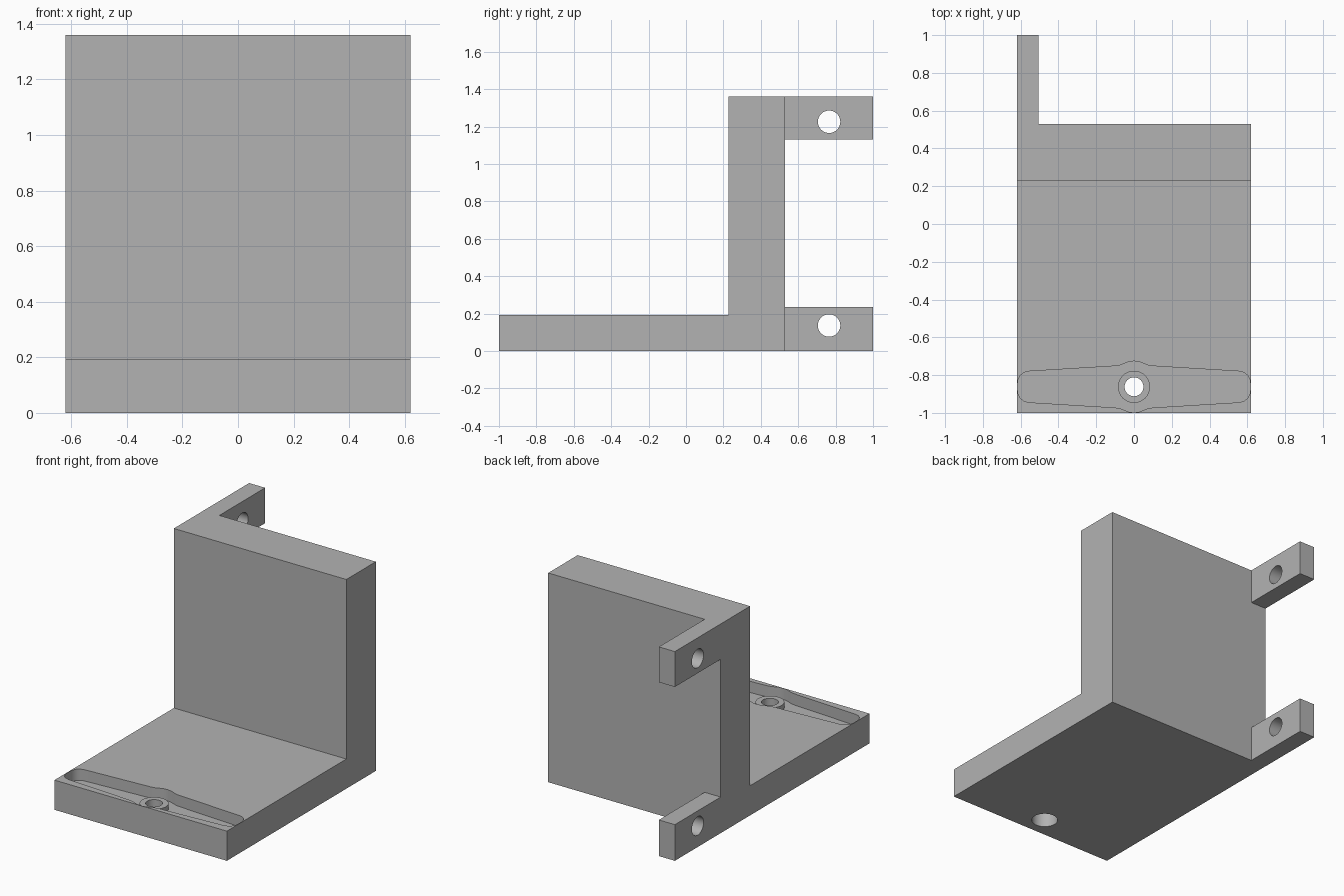
import bpy, bmesh, math
from mathutils import Vector, Matrix

cube = bpy.data.objects.get("Cube")
if cube:
    bpy.data.objects.remove(cube, do_unlink=True)

grey = bpy.data.materials.new("grey_plastic")
grey.use_nodes = True
GREY = (0.45, 0.45, 0.45, 1)
grey.diffuse_color = GREY
grey.node_tree.nodes["Principled BSDF"].inputs["Base Color"].default_value = GREY


def prism(name, points, direction):
    """Extrude a closed outline of 3D points along a direction."""
    bm = bmesh.new()
    face = bm.faces.new([bm.verts.new(p) for p in points])
    top = bmesh.ops.extrude_face_region(bm, geom=[face])["geom"]
    bmesh.ops.translate(bm, vec=Vector(direction),
                        verts=[v for v in top if isinstance(v, bmesh.types.BMVert)])
    bmesh.ops.recalc_face_normals(bm, faces=bm.faces)
    return finish(name, bm)


def cylinder(name, radius, start, end):
    """Cylinder between two points."""
    a, b = Vector(start), Vector(end)
    turn = (b - a).to_track_quat('Z', 'Y').to_matrix().to_4x4()
    bm = bmesh.new()
    bmesh.ops.create_cone(bm, cap_ends=True, segments=48, radius1=radius, radius2=radius,
                          depth=(b - a).length,
                          matrix=Matrix.Translation((a + b) / 2) @ turn)
    return finish(name, bm)


def finish(name, bm):
    mesh = bpy.data.meshes.new(name)
    bm.to_mesh(mesh)
    bm.free()
    mesh.materials.append(grey)
    obj = bpy.data.objects.new(name, mesh)
    bpy.context.collection.objects.link(obj)
    return obj


def combine(target, tool, operation='DIFFERENCE'):
    """Apply a boolean and remove its tool."""
    mod = target.modifiers.new(operation, 'BOOLEAN')
    mod.operation, mod.object, mod.solver = operation, tool, 'EXACT'
    bpy.context.view_layer.objects.active = target
    bpy.ops.object.modifier_apply(modifier=mod.name)
    bpy.data.objects.remove(tool, do_unlink=True)


def smooth(obj):
    bpy.ops.object.select_all(action='DESELECT')
    obj.select_set(True)
    bpy.context.view_layer.objects.active = obj
    bpy.ops.object.shade_smooth_by_angle(angle=math.radians(30))


HALF, FRONT, BACK, HEIGHT = 0.62, -1.0, 0.53, 1.36
BASE_TOP, WALL_FRONT = 0.193, 0.227
HORN_Y, POCKET_FLOOR, BOSS_TOP = -0.862, 0.12, 0.156

# L-shaped body
side = [(FRONT, 0), (BACK, 0), (BACK, HEIGHT), (WALL_FRONT, HEIGHT),
        (WALL_FRONT, BASE_TOP), (FRONT, BASE_TOP)]
body = prism("bracket_body", [(-HALF, y, z) for y, z in side], (2 * HALF, 0, 0))

# Two-armed pocket: one quarter outline mirrored both ways
quarter = [(0, .136), (.03, .132), (.055, .122), (.075, .114), (.1, .110), (.56, .082),
           (.583, .075), (.602, .06), (.613, .038), (.616, .015)]
half = quarter + [(x, -y) for x, y in reversed(quarter)]
outline = half + [(-x, y) for x, y in reversed(half[1:-1])]
combine(body, prism("pocket_cutter", [(x, HORN_Y + y, POCKET_FLOOR) for x, y in outline],
                    (0, 0, 0.2)))

# Raised boss, screw hole and wider recess underneath
centre = (0, HORN_Y)
combine(body, cylinder("boss", 0.085, (*centre, 0.11), (*centre, BOSS_TOP)), 'UNION')
combine(body, cylinder("screw_cutter", 0.05, (*centre, -0.1), (*centre, 0.3)))
combine(body, cylinder("recess_cutter", 0.08, (*centre, -0.1), (*centre, 0.1)))
smooth(body)

# Drilled mounting tabs behind the wall
for name, low, high, hole_z in (("lower_tab", 0, 0.235, 0.137),
                                ("upper_tab", 1.13, HEIGHT, 1.226)):
    tab = prism(name, [(-HALF, BACK, low), (-HALF, 1, low), (-HALF, 1, high),
                       (-HALF, BACK, high)], (0.115, 0, 0))
    combine(tab, cylinder("tab_cutter", 0.06, (-0.8, 0.765, hole_z), (-0.3, 0.765, hole_z)))
    smooth(tab)
